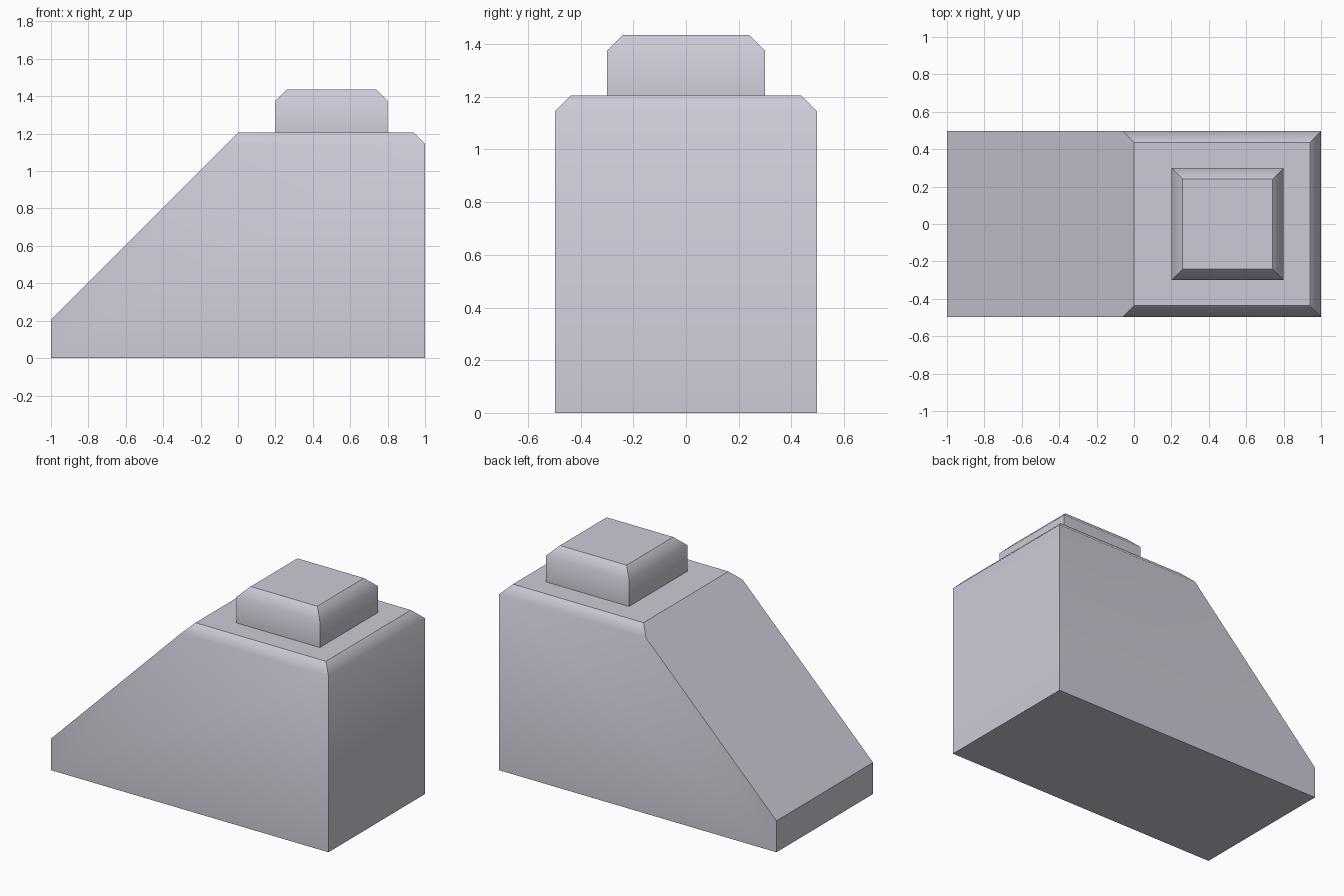
import bpy, bmesh, math

if "Cube" in bpy.data.objects:
    bpy.data.objects.remove(bpy.data.objects["Cube"])

grey = bpy.data.materials.new("light grey")
grey.diffuse_color = (0.60, 0.60, 0.68, 1)
grey.use_nodes = True
grey.node_tree.nodes["Principled BSDF"].inputs["Base Color"].default_value = grey.diffuse_color


def hull_part(name, points, open_bottom=False):
    """Convex block; only the edges between walls and their chamfers are smooth."""
    bm = bmesh.new()
    for p in points:
        bm.verts.new(p)
    bmesh.ops.convex_hull(bm, input=bm.verts[:])
    bmesh.ops.dissolve_limit(bm, angle_limit=math.radians(1),
                             verts=bm.verts[:], edges=bm.edges[:])
    bmesh.ops.recalc_face_normals(bm, faces=bm.faces[:])
    bm.normal_update()
    for f in bm.faces:
        f.smooth = True
    for e in bm.edges:
        low, high = sorted(f.normal.z for f in e.link_faces)
        turn = e.calc_face_angle()
        e.smooth = abs(low) < 0.01 and 0.6 < high < 0.8 and turn < math.radians(50)
    # the slope meets the low end wall with a sharp edge
    for e in bm.edges:
        if all(v.co.x < -0.99 for v in e.verts):
            e.smooth = False
    if open_bottom:
        bottom = [f for f in bm.faces if f.normal.z < -0.9]
        bmesh.ops.delete(bm, geom=bottom, context='FACES_ONLY')
    mesh = bpy.data.meshes.new(name)
    bm.to_mesh(mesh)
    bm.free()
    mesh.materials.append(grey)
    obj = bpy.data.objects.new(name, mesh)
    bpy.context.collection.objects.link(obj)
    return obj


def both_sides(outline):
    """Mirror (x, half width, z) points across y = 0."""
    return [(x, s * y, z) for x, y, z in outline for s in (-1, 1)]


C = 0.06            # chamfer size
TOP = 1.205         # body top
W = 0.497           # body half width

# sloped body with chamfered upper edges
hull_part("sloped_body", both_sides([
    (-1, W, 0), (1, W, 0), (-1, W, TOP - 1),
    (-C, W, TOP - C), (1, W, TOP - C),
    (0, W - C, TOP), (1 - C, W - C, TOP)]))

# square knob on top
K = 1.435
hull_part("top_knob", both_sides([
    (0.2, 0.3, TOP), (0.8, 0.3, TOP),
    (0.2, 0.3, K - C), (0.8, 0.3, K - C),
    (0.2 + C, 0.3 - C, K), (0.8 - C, 0.3 - C, K)]), open_bottom=True)
